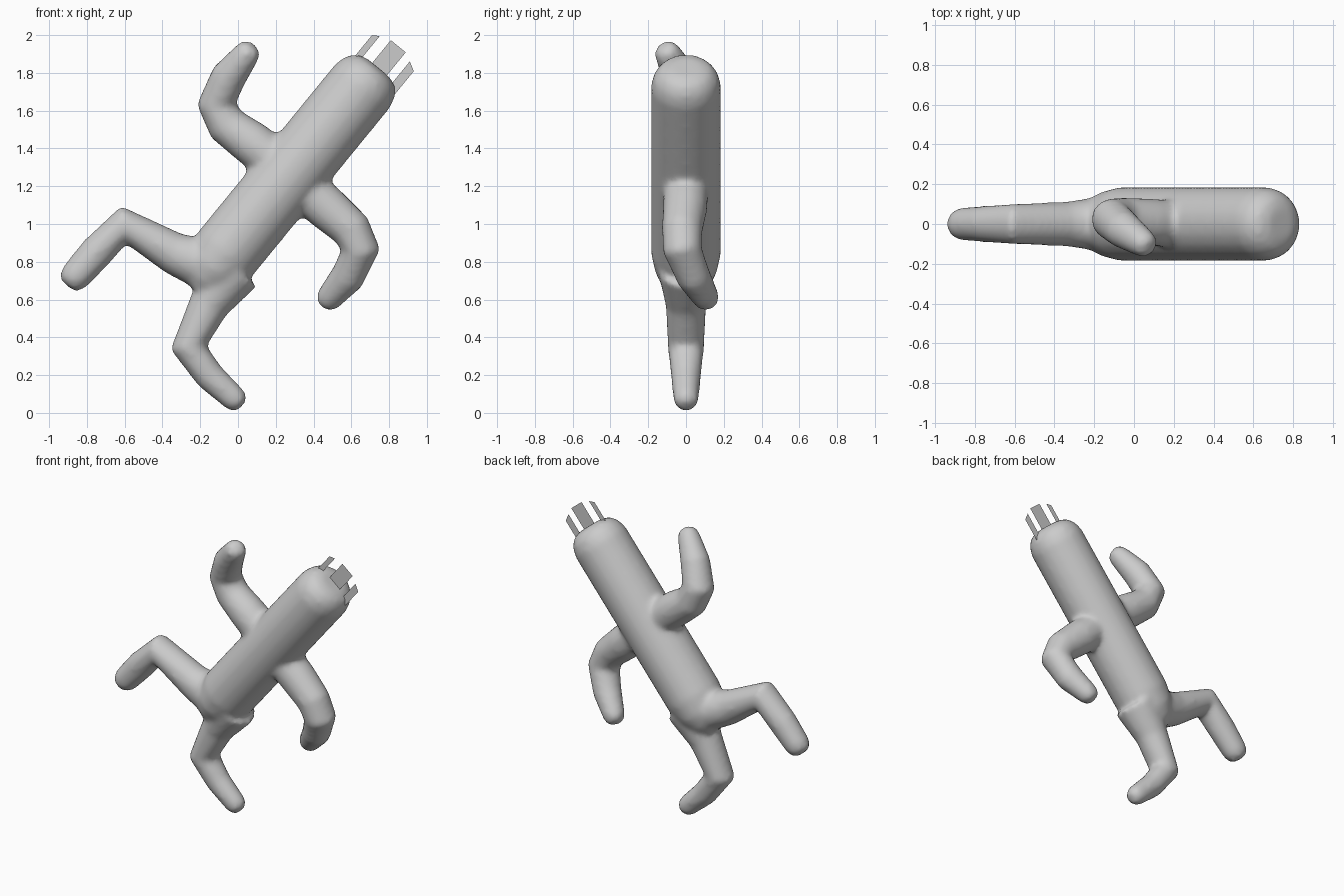
import bpy, bmesh, math
from mathutils import Vector

if "Cube" in bpy.data.objects:
    bpy.data.objects.remove(bpy.data.objects["Cube"])

D = Vector((0.633, 0, 0.774))      # trunk direction
N = Vector((-0.774, 0, 0.633))     # across the trunk
ORIGIN = N * 0.585


def tube(bm, pts, cap_end=True, sides=20):
    """Loft round rings along (x, y, z, radius) points, with a blunt rounded tip."""
    pts = [(Vector(p[:3]), p[3]) for p in pts]
    if cap_end:
        p, r = pts[-1]
        t = (p - pts[-2][0]).normalized()
        pts += [(p + t * r * 0.5, r * 0.86), (p + t * r * 0.82, r * 0.5)]
    rings = []
    for i, (p, r) in enumerate(pts):
        a = (p - pts[i - 1][0]).normalized() if i else Vector()
        b = (pts[i + 1][0] - p).normalized() if i < len(pts) - 1 else Vector()
        t = (a + b).normalized()
        u = Vector((0, 1, 0))
        u = (u - t * u.dot(t)).normalized()
        v = t.cross(u)
        ring = []
        for k in range(sides):
            w = 2 * math.pi * k / sides
            ring.append(bm.verts.new(p + r * (u * math.cos(w) + v * math.sin(w))))
        rings.append(ring)
    for r0, r1 in zip(rings, rings[1:]):
        for k in range(sides):
            j = (k + 1) % sides
            bm.faces.new((r0[k], r0[j], r1[j], r1[k]))
    bm.faces.new(rings[0][::-1])
    bm.faces.new(rings[-1])


def make_object(name, bm):
    bmesh.ops.recalc_face_normals(bm, faces=bm.faces)
    me = bpy.data.meshes.new(name)
    bm.to_mesh(me)
    bm.free()
    ob = bpy.data.objects.new(name, me)
    bpy.context.collection.objects.link(ob)
    return ob


bm = bmesh.new()

# tilted trunk with a rounded flat top and tapering hips
trunk = [(0.36, 0.07), (0.42, 0.125), (0.50, 0.165), (0.62, 0.186), (1.2, 0.186),
         (1.76, 0.186), (1.82, 0.17), (1.865, 0.135), (1.885, 0.08)]
tube(bm, [(*(ORIGIN + D * s), r) for s, r in trunk], cap_end=False)

# standing leg
tube(bm, [(-0.02, 0, 0.76, 0.15), (-0.155, 0, 0.57, 0.108), (-0.262, 0, 0.345, 0.097),
          (-0.15, 0, 0.195, 0.08), (-0.02, 0, 0.075, 0.068)])
# raised leg
tube(bm, [(-0.10, 0, 0.76, 0.15), (-0.34, 0, 0.845, 0.112), (-0.605, 0, 0.995, 0.102),
          (-0.75, 0, 0.85, 0.091), (-0.86, 0, 0.725, 0.083)])
# raised arm
tube(bm, [(0.20, 0, 1.33, 0.12), (0.07, 0.01, 1.43, 0.118), (-0.06, 0.025, 1.525, 0.108),
          (-0.115, 0.025, 1.635, 0.104), (-0.05, -0.03, 1.78, 0.095),
          (0.045, -0.095, 1.90, 0.072)])
# lowered arm
tube(bm, [(0.35, 0, 1.19, 0.12), (0.47, -0.005, 1.085, 0.118), (0.60, -0.02, 0.97, 0.108),
          (0.65, -0.02, 0.865, 0.104), (0.58, 0.04, 0.72, 0.092),
          (0.485, 0.105, 0.61, 0.072)])

# fuse the limbs and trunk into one soft skin
body = make_object("body", bm)
rem = body.modifiers.new("fuse", 'REMESH')
rem.mode = 'VOXEL'
rem.voxel_size = 0.018
rem.use_smooth_shade = True
smo = body.modifiers.new("soften", 'SMOOTH')
smo.factor = 0.5
smo.iterations = 8

# flat spines standing on the crown: (left, right) offsets and tip heights
bm = bmesh.new()
for n0, n1, s0, s1 in ((0.132, 0.097, 1.997, 2.02), (0.038, -0.064, 2.04, 2.04),
                       (-0.111, -0.16, 2.017, 1.99)):
    corners = ((n0, 1.82), (n1, 1.82), (n1, s1), (n0, s0))
    bm.faces.new([bm.verts.new(ORIGIN + N * n + D * s) for n, s in corners])
make_object("crown_spines", bm)
